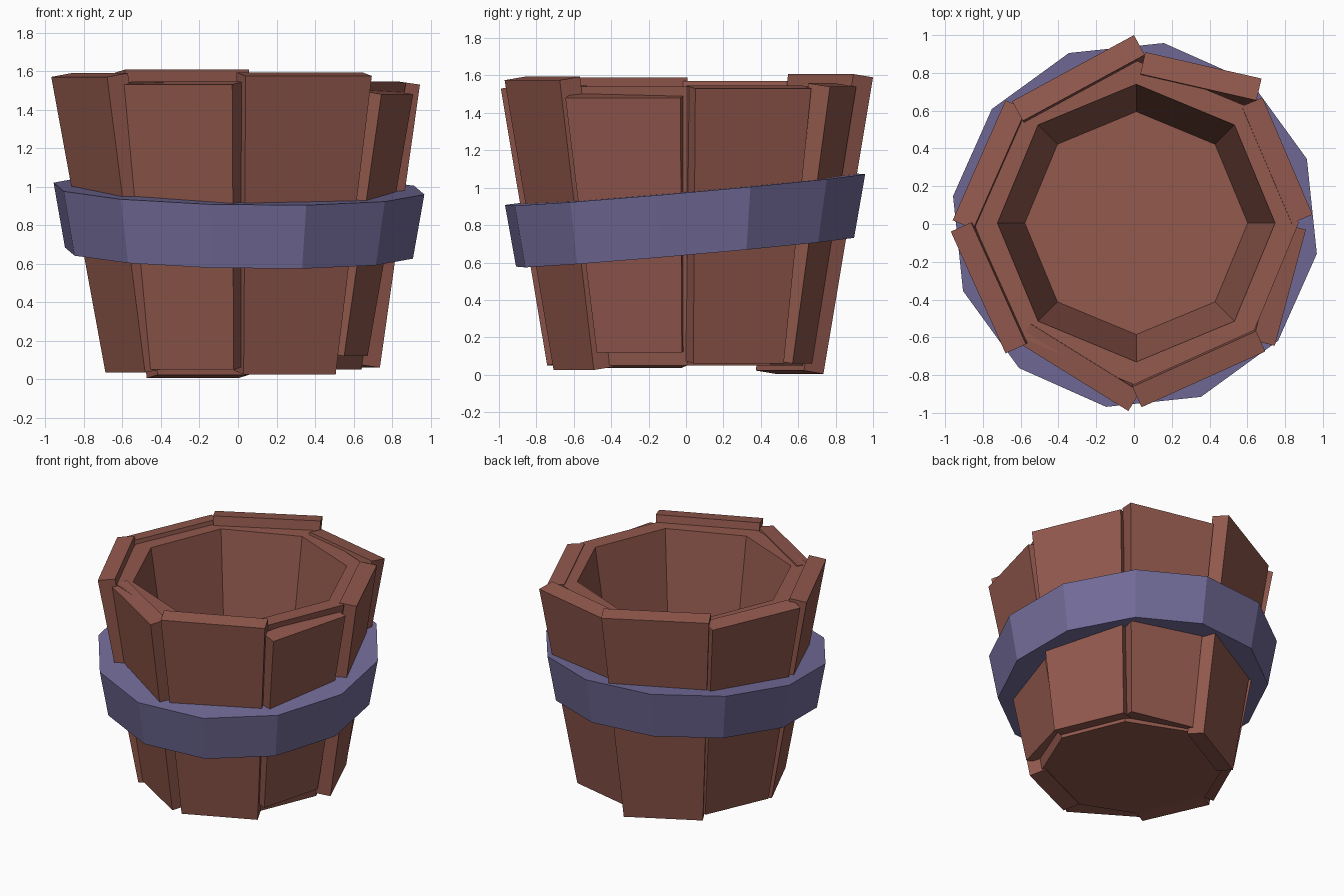
import bpy
import bmesh
from math import cos, sin, radians
from mathutils import Vector

cube = bpy.data.objects.get("Cube")
if cube:
    bpy.data.objects.remove(cube, do_unlink=True)


def material(name, rgb):
    m = bpy.data.materials.new(name)
    m.use_nodes = True
    m.diffuse_color = (*rgb, 1)
    m.node_tree.nodes["Principled BSDF"].inputs["Base Color"].default_value = (*rgb, 1)
    return m


wood = material("red brown wood", (0.29, 0.10, 0.075))
metal = material("purple grey metal", (0.17, 0.15, 0.32))


def finish(name, bm, mat):
    bmesh.ops.recalc_face_normals(bm, faces=bm.faces)
    mesh = bpy.data.meshes.new(name)
    bm.to_mesh(mesh)
    bm.free()
    mesh.materials.append(mat)
    obj = bpy.data.objects.new(name, mesh)
    bpy.context.collection.objects.link(obj)
    return obj


def loft(name, profile, sides, start, mat, closed, centre=(0, 0), tilt=(0, 0)):
    """Turn (radius, z) points into a faceted ring; tilt is the z slope in x and y."""
    bm = bmesh.new()
    rings = []
    for r, z in profile:
        ring = []
        for i in range(sides):
            a = radians(start + 360 * i / sides)
            x, y = r * cos(a), r * sin(a)
            ring.append(bm.verts.new((x + centre[0], y + centre[1],
                                      z + tilt[0] * x + tilt[1] * y)))
        rings.append(ring)
    pairs = list(zip(rings, rings[1:]))
    if closed:
        pairs.append((rings[-1], rings[0]))
    else:
        bm.faces.new(rings[0])
        bm.faces.new(rings[-1])
    for lo, hi in pairs:
        for i in range(sides):
            j = (i + 1) % sides
            bm.faces.new((lo[i], lo[j], hi[j], hi[i]))
    return finish(name, bm, mat)


def plank(name, a, b, top, bottom, taper, thickness=0.12):
    """Leaning tapered board; a and b are its outer top corners."""
    outer = [Vector((*a, top)), Vector((*b, top)),
             Vector((b[0] * taper, b[1] * taper, bottom)),
             Vector((a[0] * taper, a[1] * taper, bottom))]
    n = (outer[1] - outer[0]).cross(outer[3] - outer[0]).normalized()
    if n.dot(outer[0]) < 0:
        n = -n
    bm = bmesh.new()
    front = [bm.verts.new(p) for p in outer]
    back = [bm.verts.new(p - n * thickness) for p in outer]
    bm.faces.new(front)
    bm.faces.new(back)
    for i in range(4):
        j = (i + 1) % 4
        bm.faces.new((front[i], front[j], back[j], back[i]))
    return finish(name, bm, wood)


# Hollow eight-sided tub
loft("tub", [(0.63, 0.05), (0.86, 1.54), (0.735, 1.54), (0.59, 0.6)],
     8, 0, wood, False, centre=(0.012, 0.005))

# Uneven staves: outer top corners, top z, bottom z, taper
staves = [
    ("back_right_stave", (0.0, 1.0), (-0.645, 0.65), 1.59, 0.005, 0.735),
    ("back_left_stave", (0.06, 0.91), (0.675, 0.77), 1.54, 0.06, 0.74),
    ("left_back_stave", (0.945, 0.05), (0.68, 0.67), 1.53, 0.06, 0.78),
    ("left_front_stave", (0.91, -0.03), (0.745, -0.645), 1.48, 0.12, 0.74),
    ("front_left_stave", (0.04, -0.97), (0.695, -0.675), 1.575, 0.025, 0.73),
    ("front_right_stave", (-0.03, -0.99), (-0.61, -0.63), 1.53, 0.05, 0.75),
    ("right_front_stave", (-0.97, -0.04), (-0.68, -0.685), 1.57, 0.035, 0.71),
    ("right_back_stave", (-0.96, 0.02), (-0.68, 0.655), 1.55, 0.05, 0.72),
]
for spec in staves:
    plank(*spec)

# Tilted twelve-sided hoop
loft("hoop", [(0.915, 0.655), (0.975, 0.99), (0.78, 0.99), (0.73, 0.655)],
     12, -9, metal, True, centre=(0.005, -0.005), tilt=(-0.018, 0.088))
